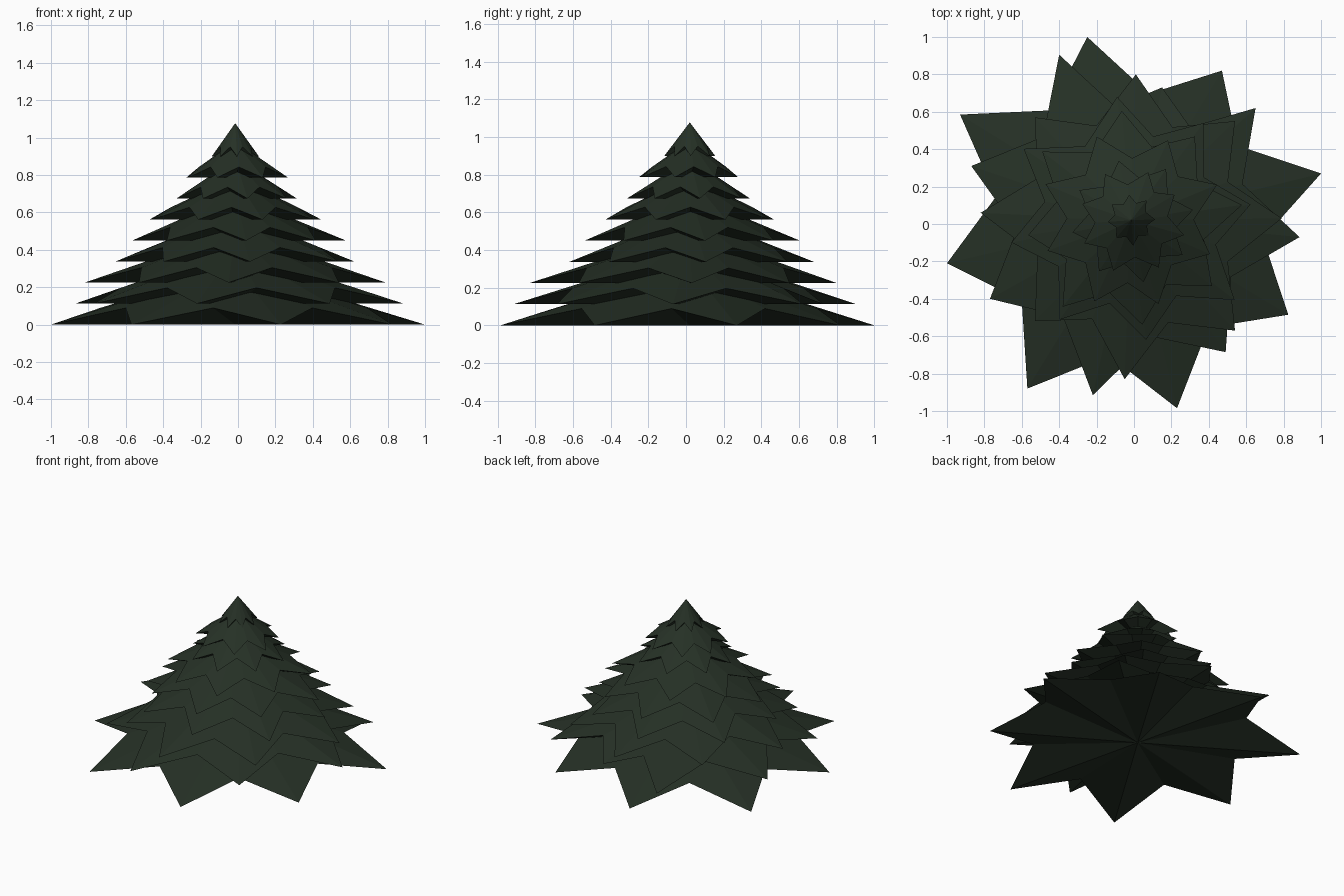
import bpy
import bmesh
import math
import random
from mathutils import Vector

cube = bpy.data.objects.get("Cube")
if cube:
    bpy.data.objects.remove(cube, do_unlink=True)

random.seed(4)
AXIS = Vector((-0.015, 0.02, 0))     # trunk line of the tree
TIER_GAP = 0.1135                    # height between bough tiers
POINTS = 8                           # boughs per tier
NOTCH = 0.76                         # notch depth between two boughs

needles = bpy.data.materials.new("dark pine green")
colour = (0.019, 0.030, 0.019, 1)
needles.diffuse_color = colour
needles.use_nodes = True
shader = needles.node_tree.nodes["Principled BSDF"]
shader.inputs["Base Color"].default_value = colour
shader.inputs["Roughness"].default_value = 0.9


def ring(radius, turn, jitter=0.05):
    """Bough tips spread evenly round the axis, slightly irregular."""
    tips = []
    for i in range(POINTS):
        a = math.radians(turn) + math.tau * i / POINTS + random.uniform(-jitter, jitter)
        r = radius * random.uniform(1 - jitter, 1 + jitter)
        tips.append((AXIS.x + r * math.cos(a), AXIS.y + r * math.sin(a)))
    return tips


def add_tier(name, tips, base, height):
    """Star-shaped cone: drooping tips, raised notches, folded underside."""
    bm = bmesh.new()
    apex = bm.verts.new(AXIS + Vector((0, 0, base + height)))
    under = bm.verts.new(AXIS + Vector((0, 0, base)))
    rim = []
    for i, tip in enumerate(tips):
        here = Vector((*tip, base))
        after = Vector((*tips[(i + 1) % len(tips)], base))
        notch = under.co.lerp((here + after) / 2, NOTCH)
        notch.z = base + height * (1 - NOTCH) * 1.2
        rim += [bm.verts.new(here), bm.verts.new(notch)]
    for i, a in enumerate(rim):
        b = rim[(i + 1) % len(rim)]
        bm.faces.new((a, b, apex))
        bm.faces.new((b, a, under))
    mesh = bpy.data.meshes.new(name)
    bm.to_mesh(mesh)
    bm.free()
    mesh.materials.append(needles)
    bpy.context.collection.objects.link(bpy.data.objects.new(name, mesh))


# Wide irregular lower tiers, tips listed anticlockwise
lower_tiers = [
    [(1, .27), (.47, .82), (-.25, 1), (-.93, .585),
     (-1, -.21), (-.57, -.88), (.23, -.985), (.825, -.485)],
    [(.885, -.07), (.65, .62), (.15, .73), (-.4, .905),
     (-.87, .31), (-.77, -.4), (-.22, -.915), (.49, -.685)],
    [(.79, .03), (.54, .55), (.01, .8), (-.53, .57),
     (-.82, .06), (-.53, -.52), (-.05, -.83), (.54, -.57)],
]
# Upper tiers: radius and turn
upper_tiers = [(.67, 9), (.58, 6), (.48, 20), (.33, 12), (.28, 28), (.13, 5)]

tiers = lower_tiers + [ring(radius, turn) for radius, turn in upper_tiers]
for level, tips in enumerate(tiers):
    add_tier(f"bough_tier_{level + 1}", tips, level * TIER_GAP * .99, 0.31 - 0.0165 * level)
